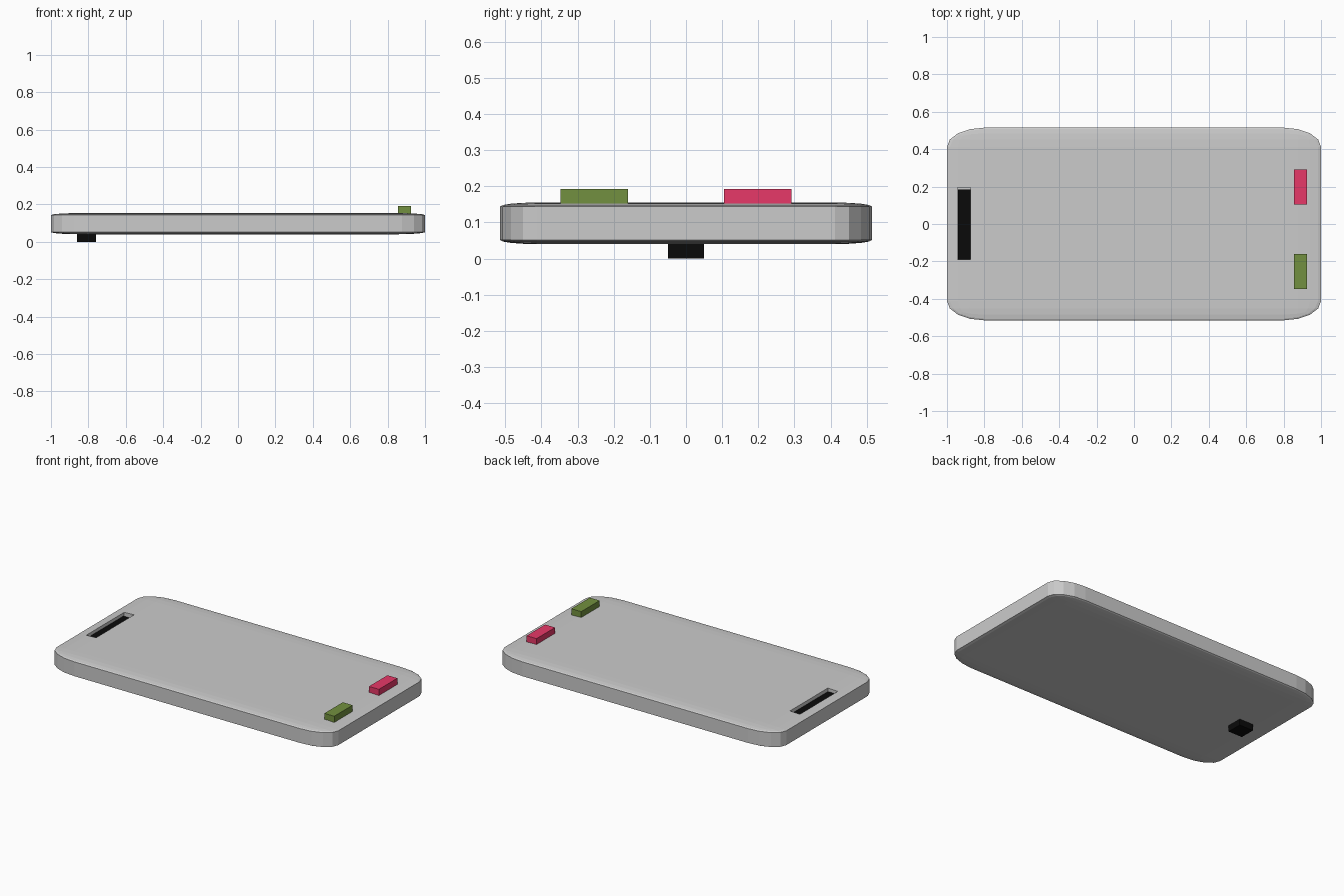
import bpy

if "Cube" in bpy.data.objects:
    bpy.data.objects.remove(bpy.data.objects["Cube"])


def box(name, x, y, z, color=None):
    """Box from (min, max) ranges along each axis."""
    bpy.ops.mesh.primitive_cube_add(size=2)
    ob = bpy.context.object
    ob.name = name
    ob.location = [(r[0] + r[1]) / 2 for r in (x, y, z)]
    ob.scale = [(r[1] - r[0]) / 2 for r in (x, y, z)]
    if color:
        mat = bpy.data.materials.new(name + "_colour")
        mat.diffuse_color = (*color, 1)
        mat.use_nodes = True
        mat.node_tree.nodes["Principled BSDF"].inputs["Base Color"].default_value = mat.diffuse_color
        ob.data.materials.append(mat)
    return ob


# Slab body: a bevelled cube squashed flat, so the rounding is squashed too
body = box("body", (-1, 1), (-0.515, 0.515), (0.04, 0.155))
bevel = body.modifiers.new("rounding", "BEVEL")
bevel.width = 0.2
bevel.segments = 4

# Earpiece slot cut into the top
slot = box("slot_cutter", (-0.944, -0.874), (-0.19, 0.195), (0.115, 0.3))
slot.hide_render = True
slot.hide_viewport = True
cut = body.modifiers.new("slot", "BOOLEAN")
cut.operation = "DIFFERENCE"
cut.solver = "EXACT"
cut.object = slot

# Dark speaker strip lying in the slot
black = (0.003, 0.003, 0.003)
box("speaker_strip", (-0.942, -0.875), (-0.189, 0.185), (0.11, 0.132), black)

# Camera block underneath
box("rear_camera", (-0.86, -0.76), (-0.05, 0.05), (0.0, 0.06), black)

# Two coloured call buttons
box("end_button", (0.856, 0.926), (0.105, 0.292), (0.13, 0.192), (0.8, 0.04, 0.14))
box("call_button", (0.856, 0.926), (-0.347, -0.161), (0.13, 0.192), (0.17, 0.28, 0.05))
